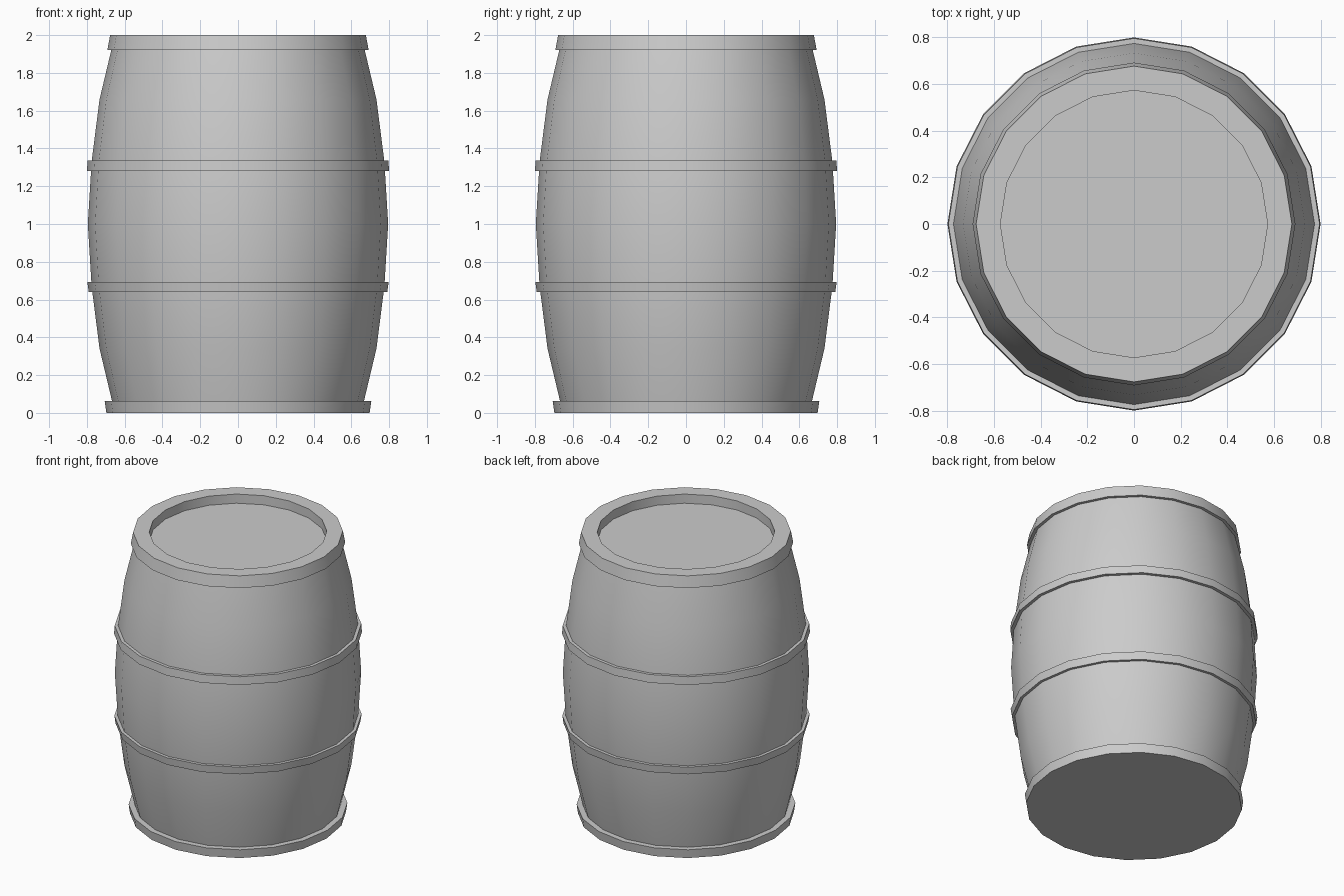
import bpy, bmesh, math

if "Cube" in bpy.data.objects:
    bpy.data.objects.remove(bpy.data.objects["Cube"])

SIDES = 20
# stave rings: (radius, height), bottom to top
STAVES = [(0.652, 0), (0.733, 0.34), (0.775, 0.67), (0.795, 1.0),
          (0.775, 1.33), (0.733, 1.66), (0.652, 2.0)]


def body_radius(z):
    for (r0, z0), (r1, z1) in zip(STAVES, STAVES[1:]):
        if z0 <= z <= z1:
            return r0 + (r1 - r0) * (z - z0) / (z1 - z0)


def lathe(name, profile, cap_ends=False):
    """Revolve a (radius, height) profile running from bottom to top."""
    bm = bmesh.new()
    rings = []
    for r, z in profile:
        rings.append([bm.verts.new((r * math.cos(i * math.tau / SIDES),
                                    r * math.sin(i * math.tau / SIDES), z))
                      for i in range(SIDES)])
    for a, b in zip(rings, rings[1:]):
        for i in range(SIDES):
            j = (i + 1) % SIDES
            bm.faces.new((a[i], a[j], b[j], b[i]))
    if cap_ends:
        bm.faces.new(rings[0][::-1])
        bm.faces.new(rings[-1])
    mesh = bpy.data.meshes.new(name)
    bm.to_mesh(mesh)
    bm.free()
    obj = bpy.data.objects.new(name, mesh)
    bpy.context.collection.objects.link(obj)
    bpy.ops.object.select_all(action='DESELECT')
    obj.select_set(True)
    bpy.context.view_layer.objects.active = obj
    bpy.ops.object.shade_smooth_by_angle(angle=math.radians(35))
    return obj


# bulging body with a recessed lid
lathe("barrel_body", STAVES + [(0.573, 2.0), (0.573, 1.935)], cap_ends=True)

# hoops: name, bottom height, bottom radius, top height, top radius
for name, z0, r0, z1, r1 in [
        ("bottom_hoop", 0.0, 0.697, 0.063, 0.706),
        ("lower_hoop", 0.64, 0.79, 0.694, 0.798),
        ("upper_hoop", 1.28, 0.80, 1.337, 0.796),
        ("top_hoop", 1.92, 0.692, 2.0, 0.677)]:
    lathe(name, [(body_radius(z0), z0), (r0, z0), (r1, z1), (body_radius(z1), z1)])
